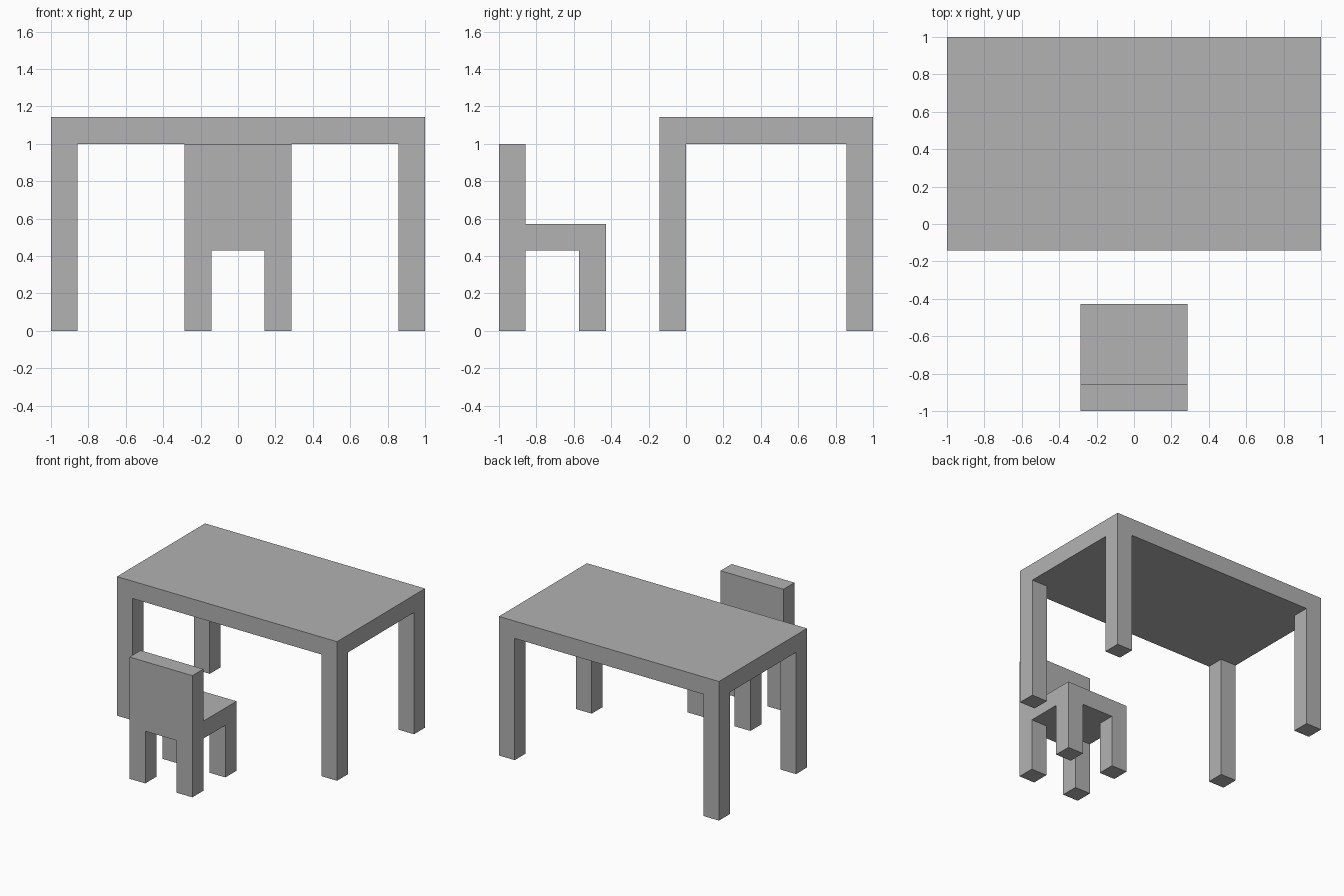
import bpy
import bmesh
from mathutils import Vector

old = bpy.data.objects.get("Cube")
if old:
    bpy.data.objects.remove(old, do_unlink=True)

U = 1 / 7  # thickness of every board and leg

grey = bpy.data.materials.new("plain grey")
grey.use_nodes = True
colour = (0.447, 0.447, 0.447, 1)
grey.diffuse_color = colour
grey.node_tree.nodes["Principled BSDF"].inputs["Base Color"].default_value = colour


def box(name, low, high):
    """Box between two corners, given in board thicknesses."""
    low, high = Vector(low) * U, Vector(high) * U
    bm = bmesh.new()
    bmesh.ops.create_cube(bm, size=1)
    bmesh.ops.scale(bm, vec=high - low, verts=bm.verts)
    bmesh.ops.translate(bm, vec=(low + high) / 2, verts=bm.verts)
    mesh = bpy.data.meshes.new(name)
    bm.to_mesh(mesh)
    bm.free()
    mesh.materials.append(grey)
    obj = bpy.data.objects.new(name, mesh)
    bpy.context.collection.objects.link(obj)


def slab_on_legs(prefix, slab, half_width, front, back, underside):
    """Slab one board thick with a square leg flush at each corner."""
    box(f"{prefix}_{slab}", (-half_width, front, underside),
        (half_width, back, underside + 1))
    for side, x in (("right", -half_width), ("left", half_width - 1)):
        for end, y in (("front", front), ("back", back - 1)):
            box(f"{prefix}_{end}_{side}_leg", (x, y, 0), (x + 1, y + 1, underside))


# Table
slab_on_legs("table", "top", 7, -1, 7, 7)

# Chair, facing the table, with its backrest on the outer edge
slab_on_legs("chair", "seat", 2, -7, -3, 3)
box("chair_backrest", (-2, -7, 4), (2, -6, 7))
